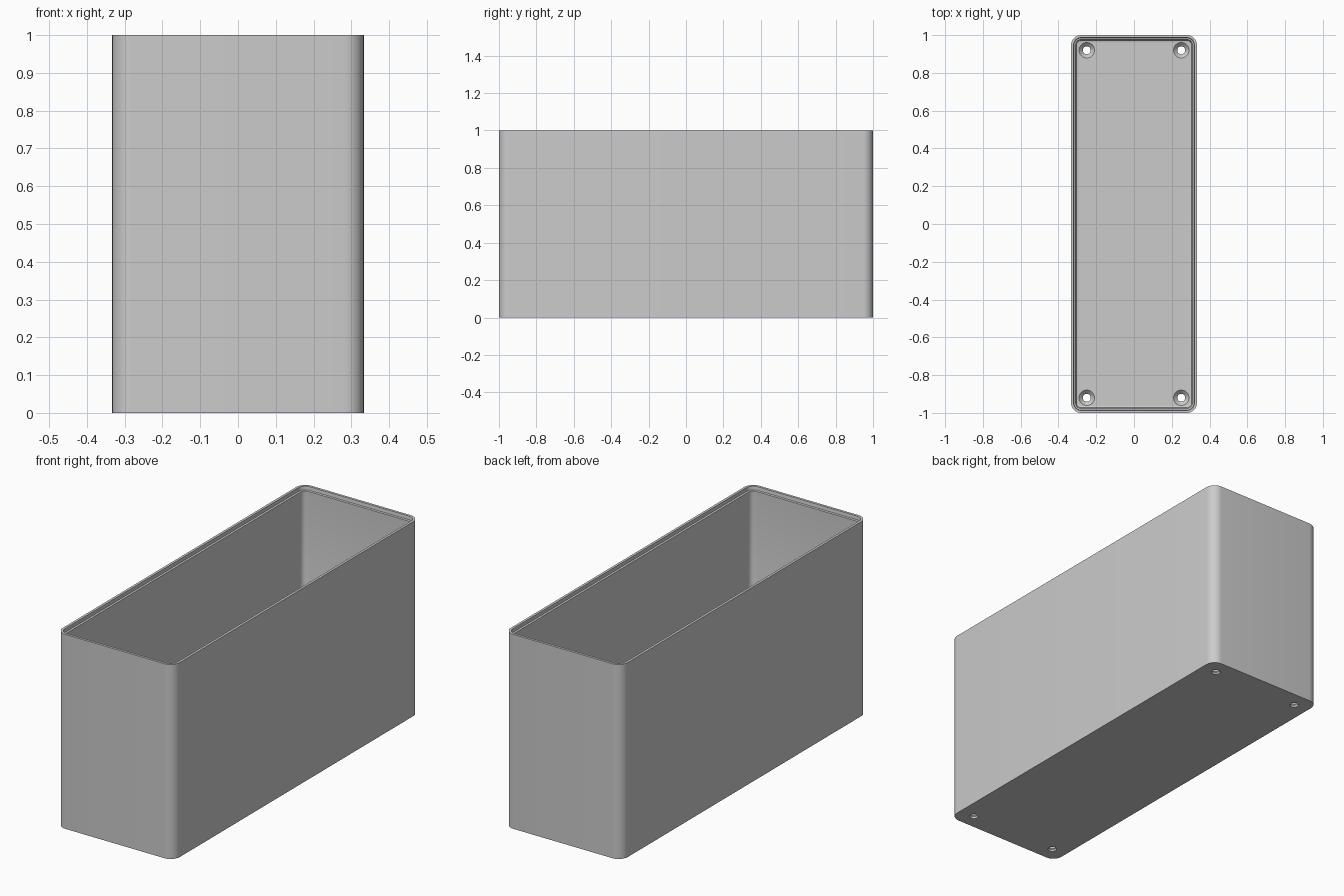
import bpy
import bmesh
from math import sin, cos, pi, radians

cube = bpy.data.objects.get("Cube")
if cube:
    bpy.data.objects.remove(cube, do_unlink=True)

HALF_X, HALF_Y, HEIGHT = 0.333, 1.0, 1.0
RADIUS, FLOOR = 0.052, 0.03
CORNER_STEPS, HOLE_SIDES = 10, 40

gray = bpy.data.materials.new("light gray plastic")
gray.use_nodes = True
gray.diffuse_color = (0.6, 0.6, 0.6, 1)
gray.node_tree.nodes["Principled BSDF"].inputs["Base Color"].default_value = gray.diffuse_color


def rounded_ring(inset, z):
    """Rounded rectangle outline, offset inward from the outer wall."""
    r = RADIUS - inset
    points = []
    for quarter, (sx, sy) in enumerate([(1, 1), (-1, 1), (-1, -1), (1, -1)]):
        for i in range(CORNER_STEPS + 1):
            a = (quarter + i / CORNER_STEPS) * pi / 2
            points.append((sx * (HALF_X - RADIUS) + r * cos(a),
                           sy * (HALF_Y - RADIUS) + r * sin(a), z))
    return points


def circle_ring(x, y, r, z):
    return [(x + r * cos(2 * pi * i / HOLE_SIDES),
             y + r * sin(2 * pi * i / HOLE_SIDES), z) for i in range(HOLE_SIDES)]


def loft(name, rings):
    """Skin a stack of rings and cap both ends."""
    bm = bmesh.new()
    loops = [[bm.verts.new(p) for p in ring] for ring in rings]
    for low, high in zip(loops, loops[1:]):
        n = len(low)
        for i in range(n):
            j = (i + 1) % n
            bm.faces.new((low[i], low[j], high[j], high[i]))
    bm.faces.new(loops[0][::-1])
    bm.faces.new(loops[-1])
    bmesh.ops.recalc_face_normals(bm, faces=bm.faces)
    mesh = bpy.data.meshes.new(name)
    bm.to_mesh(mesh)
    bm.free()
    mesh.materials.append(gray)
    obj = bpy.data.objects.new(name, mesh)
    bpy.context.collection.objects.link(obj)
    return obj


# Open box: outer wall, flat rim, small inner lip, inner wall, eased floor edge
section = [(0, 0), (0, HEIGHT), (0.013, HEIGHT), (0.015, HEIGHT - 0.018),
           (0.024, HEIGHT - 0.02), (0.024, FLOOR + 0.012),
           (0.028, FLOOR + 0.003), (0.036, FLOOR)]
box = loft("open_box", [rounded_ring(inset, z) for inset, z in section])

# Four countersunk screw holes through the floor
bpy.context.view_layer.objects.active = box
for sx in (-1, 1):
    for sy in (-1, 1):
        x, y = sx * 0.25, sy * 0.92
        cutter = loft("screw_hole_cutter", [
            circle_ring(x, y, 0.021, -0.02),
            circle_ring(x, y, 0.021, FLOOR - 0.02),
            circle_ring(x, y, 0.041, FLOOR),
            circle_ring(x, y, 0.041, FLOOR + 0.01)])
        cutter.hide_render = True
        cut = box.modifiers.new("screw_hole", 'BOOLEAN')
        cut.operation = 'DIFFERENCE'
        cut.solver = 'EXACT'
        cut.object = cutter
        bpy.ops.object.modifier_apply(modifier=cut.name)
        bpy.data.objects.remove(cutter, do_unlink=True)

# Smooth rounded corners, crisp rim and floor
bpy.ops.object.select_all(action='DESELECT')
box.select_set(True)
bpy.ops.object.shade_smooth_by_angle(angle=radians(30))
